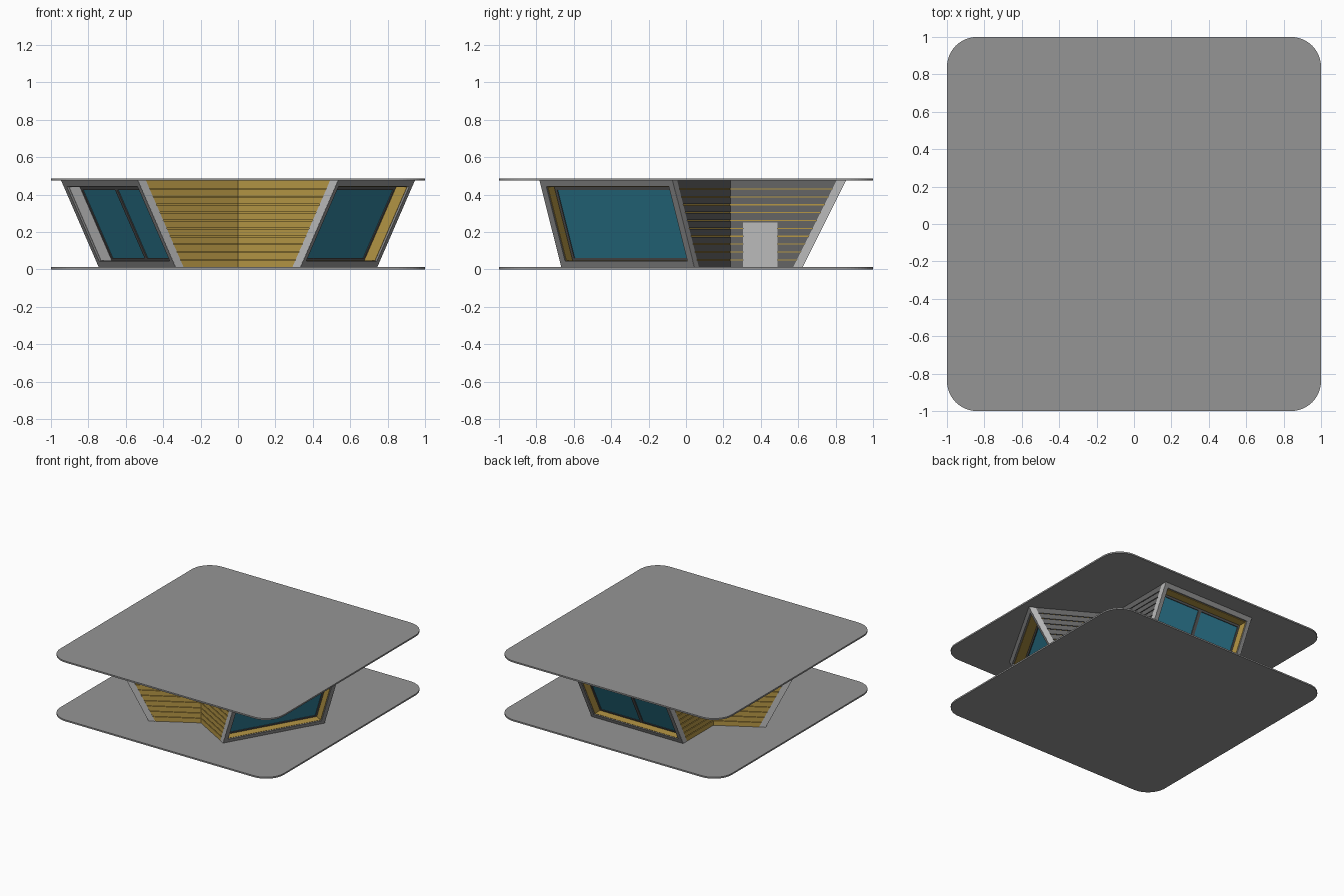
import bpy, bmesh, math
from mathutils import Vector

if "Cube" in bpy.data.objects:
    bpy.data.objects.remove(bpy.data.objects["Cube"])

Z0, Z1 = 0.012, 0.475          # wall foot and head
W = 0.41                       # wing half width
D0, D1 = 0.623, 0.855          # wing length at foot and head


def material(name, col):
    m = bpy.data.materials.new(name)
    m.diffuse_color = (*col, 1)
    m.use_nodes = True
    m.node_tree.nodes["Principled BSDF"].inputs["Base Color"].default_value = m.diffuse_color
    return m


wood = material("wood", (0.47, 0.31, 0.06))
dark = material("dark_boards", (0.13, 0.13, 0.13))
frame_grey = material("frame_grey", (0.3, 0.3, 0.3))
sash_grey = material("sash_grey", (0.1, 0.1, 0.1))
slab_grey = material("slab_grey", (0.3, 0.3, 0.3))
glass = material("glass", (0.03, 0.23, 0.34))
pale = material("pale_grey", (0.5, 0.5, 0.5))


def finish(bm, name, mat):
    bmesh.ops.recalc_face_normals(bm, faces=bm.faces)
    me = bpy.data.meshes.new(name)
    bm.to_mesh(me)
    bm.free()
    ob = bpy.data.objects.new(name, me)
    bpy.context.collection.objects.link(ob)
    if mat:
        me.materials.append(mat)
    return ob


def reach(z):
    return D0 + (D1 - D0) * (z - Z0) / (Z1 - Z0)


def block(bm, ang, start, end, t0, t1, z0, z1):
    """Six-sided block in wing space; start and end are functions of (t, z)."""
    c, s = math.cos(ang), math.sin(ang)
    v = []
    for z in (z0, z1):
        for t, f in ((t0, start), (t0, end), (t1, end), (t1, start)):
            r = f(t, z)
            v.append(bm.verts.new((r * c - t * s, r * s + t * c, z)))
    for q in ((0, 1, 2, 3), (4, 5, 6, 7), (0, 1, 5, 4), (1, 2, 6, 5), (2, 3, 7, 6), (3, 0, 4, 7)):
        bm.faces.new([v[i] for i in q])


def tip(off):
    return lambda t, z: reach(z) + off


def at(s):
    return lambda t, z: s


def mitre(t, z):
    return abs(t) / math.sqrt(3)


def ring(name, mat, ang, o0, o1, t, za, zb, bar, mullion=False):
    """Rectangular frame leaning with the wing end."""
    bm = bmesh.new()
    for a, b, c, d in ((-t, t, za, za + bar), (-t, t, zb - bar, zb),
                       (-t, -t + bar, za + bar, zb - bar), (t - bar, t, za + bar, zb - bar)):
        block(bm, ang, tip(o0), tip(o1), a, b, c, d)
    if mullion:
        block(bm, ang, tip(o0), tip(o1), -0.013, 0.013, za + bar, zb - bar)
    return finish(bm, name, mat)


# floor and roof slabs with rounded corners
for name, z, h in (("floor_slab", 0, 0.012), ("roof_slab", 0.475, 0.012)):
    bm = bmesh.new()
    R = 0.16
    pts = []
    for k in range(4):
        q = math.radians(45 + 90 * k)
        cx, cy = math.copysign(1 - R, math.cos(q)), math.copysign(1 - R, math.sin(q))
        for i in range(13):
            a = math.radians(90 * k + 7.5 * i)
            pts.append(bm.verts.new((cx + R * math.cos(a), cy + R * math.sin(a), z)))
    face = bm.faces.new(pts)
    top = bmesh.ops.extrude_face_region(bm, geom=[face])["geom"]
    bmesh.ops.translate(bm, vec=Vector((0, 0, h)), verts=[g for g in top if isinstance(g, bmesh.types.BMVert)])
    finish(bm, name, slab_grey)

# three wings: angle, mullion, reveal colour, board colour on each side
wings = (("right", -30, False, wood, {-1: wood, 1: dark}),
         ("back", 90, True, wood, {-1: dark, 1: wood}),
         ("left", 210, True, pale, {-1: wood, 1: wood}))
ROWS = 11
pitch = (Z1 - Z0) / ROWS
for wing, deg, mull, lining, boards in wings:
    ang = math.radians(deg)
    for side, mat in boards.items():
        tag = f"{wing}_wing_{'a' if side > 0 else 'b'}"
        # backing wall
        bm = bmesh.new()
        block(bm, ang, mitre, tip(-0.05), side * (W - 0.03), side * (W - 0.008), Z0, Z1)
        finish(bm, tag + "_wall", wood)
        # horizontal cladding boards
        bm = bmesh.new()
        for i in range(ROWS):
            z = Z0 + i * pitch
            block(bm, ang, mitre, tip(-0.05), side * (W - 0.008), side * W,
                  z, z + pitch - (0.006 if i < ROWS - 1 else 0))
        finish(bm, tag + "_boards", mat)
    # leaning surround, lining, sash and glass at the wing end
    ring(wing + "_surround", frame_grey, ang, -0.05, 0, W, Z0, Z1, 0.032)
    # side trim strips in paler grey
    bm = bmesh.new()
    for s in (-1, 1):
        block(bm, ang, tip(-0.05), tip(-0.001), s * (W - 0.004), s * (W + 0.001), Z0, Z1)
    finish(bm, wing + "_trim", pale)
    ring(wing + "_lining", lining, ang, -0.09, -0.012, W - 0.031, Z0 + 0.031, Z1 - 0.031, 0.004)
    ring(wing + "_sash", sash_grey, ang, -0.095, -0.078, W - 0.035, Z0 + 0.035, Z1 - 0.035, 0.014, mull)
    bm = bmesh.new()
    block(bm, ang, tip(-0.09), tip(-0.084), -W + 0.045, W - 0.045, Z0 + 0.045, Z1 - 0.045)
    finish(bm, wing + "_glass", glass)

# door in the back wing's right wall
bm = bmesh.new()
block(bm, math.pi / 2, at(0.305), at(0.49), -W + 0.01, -W - 0.003, Z0, 0.25)
finish(bm, "door", pale)
